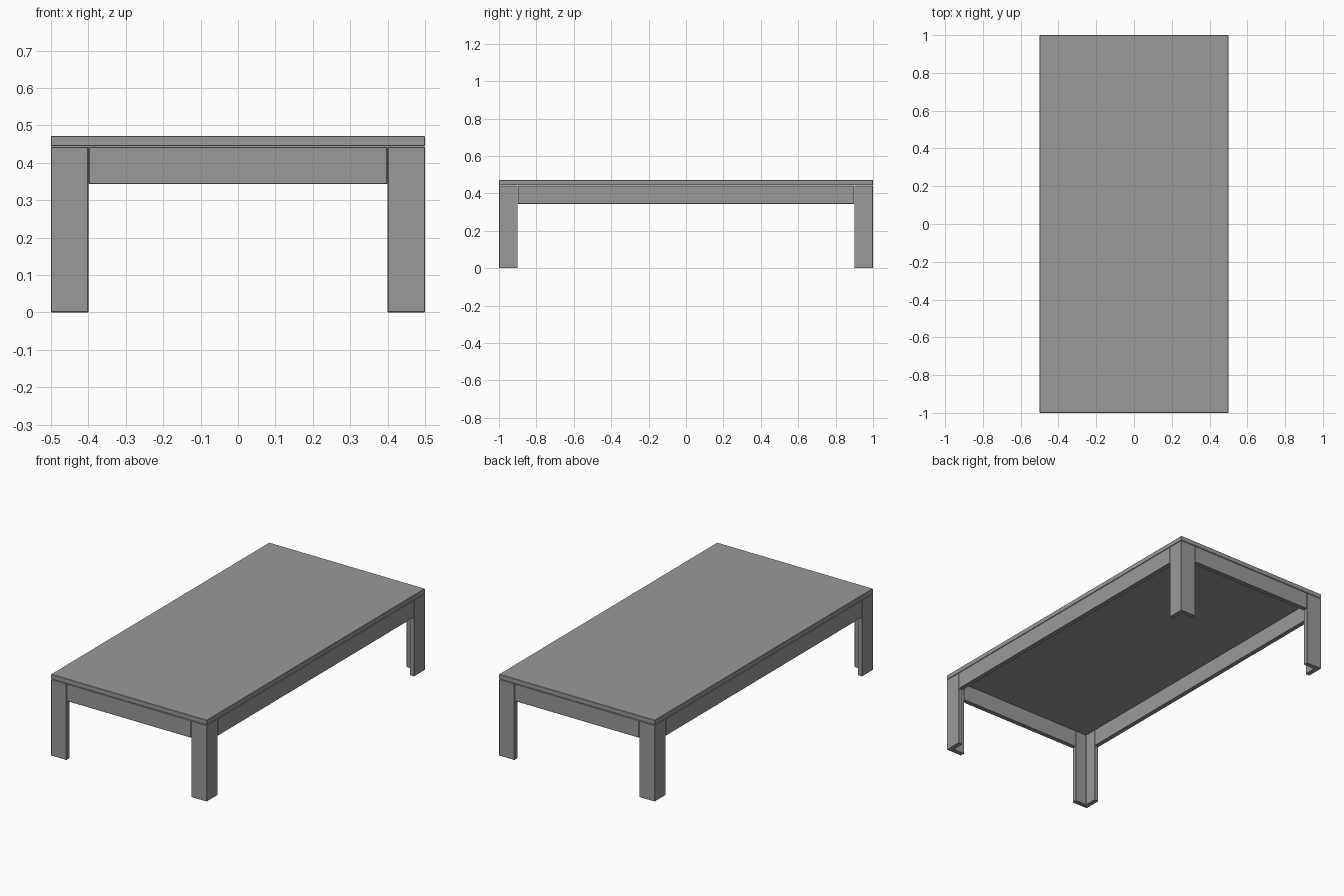
import bpy, bmesh

if "Cube" in bpy.data.objects:
    bpy.data.objects.remove(bpy.data.objects["Cube"])

W, L = 0.5, 1.0          # half width and half length
TOP, UNDER = 0.472, 0.444
LEG, T = 0.1, 0.027      # leg arm width, board thickness
APRON_Z = 0.343
GAP = 0.001              # hairline joint between boards

# Dark grey finish shared by every part
grey = bpy.data.materials.new("dark_grey")
grey.diffuse_color = (0.32, 0.32, 0.32, 1)
grey.use_nodes = True
grey.node_tree.nodes["Principled BSDF"].inputs["Base Color"].default_value = grey.diffuse_color


def prism(name, outline, z0, z1):
    """Extrude a closed xy outline from z0 to z1, with a tiny edge chamfer."""
    bm = bmesh.new()
    face = bm.faces.new([bm.verts.new((x, y, z0)) for x, y in outline])
    out = bmesh.ops.extrude_face_region(bm, geom=[face])
    verts = [g for g in out["geom"] if isinstance(g, bmesh.types.BMVert)]
    bmesh.ops.translate(bm, verts=verts, vec=(0, 0, z1 - z0))
    bmesh.ops.recalc_face_normals(bm, faces=bm.faces)
    mesh = bpy.data.meshes.new(name)
    bm.to_mesh(mesh)
    bm.free()
    mesh.materials.append(grey)
    ob = bpy.data.objects.new(name, mesh)
    bpy.context.collection.objects.link(ob)
    bev = ob.modifiers.new("chamfer", "BEVEL")
    bev.width = 0.002
    bev.segments = 1
    return ob


def board(name, x0, x1, y0, y1, z0, z1):
    return prism(name, [(x0, y0), (x1, y0), (x1, y1), (x0, y1)], z0, z1)


# Table top
board("table_top", -W, W, -L, L, UNDER, TOP)

# Four L-section corner legs
corner = [(0, 0), (LEG, 0), (LEG, T), (T, T), (T, LEG), (0, LEG)]
for sx, xn in ((-1, "left"), (1, "right")):
    for sy, yn in ((-1, "front"), (1, "back")):
        outline = [(sx * (W - a), sy * (L - b)) for a, b in corner]
        prism(f"{yn}_{xn}_leg", outline, 0, UNDER - GAP)

# Aprons flush with the legs' outer faces
ax, ay = W - LEG - GAP, L - LEG - GAP
for s, xn, yn in ((-1, "left", "front"), (1, "right", "back")):
    x0, x1 = sorted((s * W, s * (W - T)))
    y0, y1 = sorted((s * L, s * (L - T)))
    board(f"{xn}_apron", x0, x1, -ay, ay, APRON_Z, UNDER - GAP)
    board(f"{yn}_apron", -ax, ax, y0, y1, APRON_Z, UNDER - GAP)
